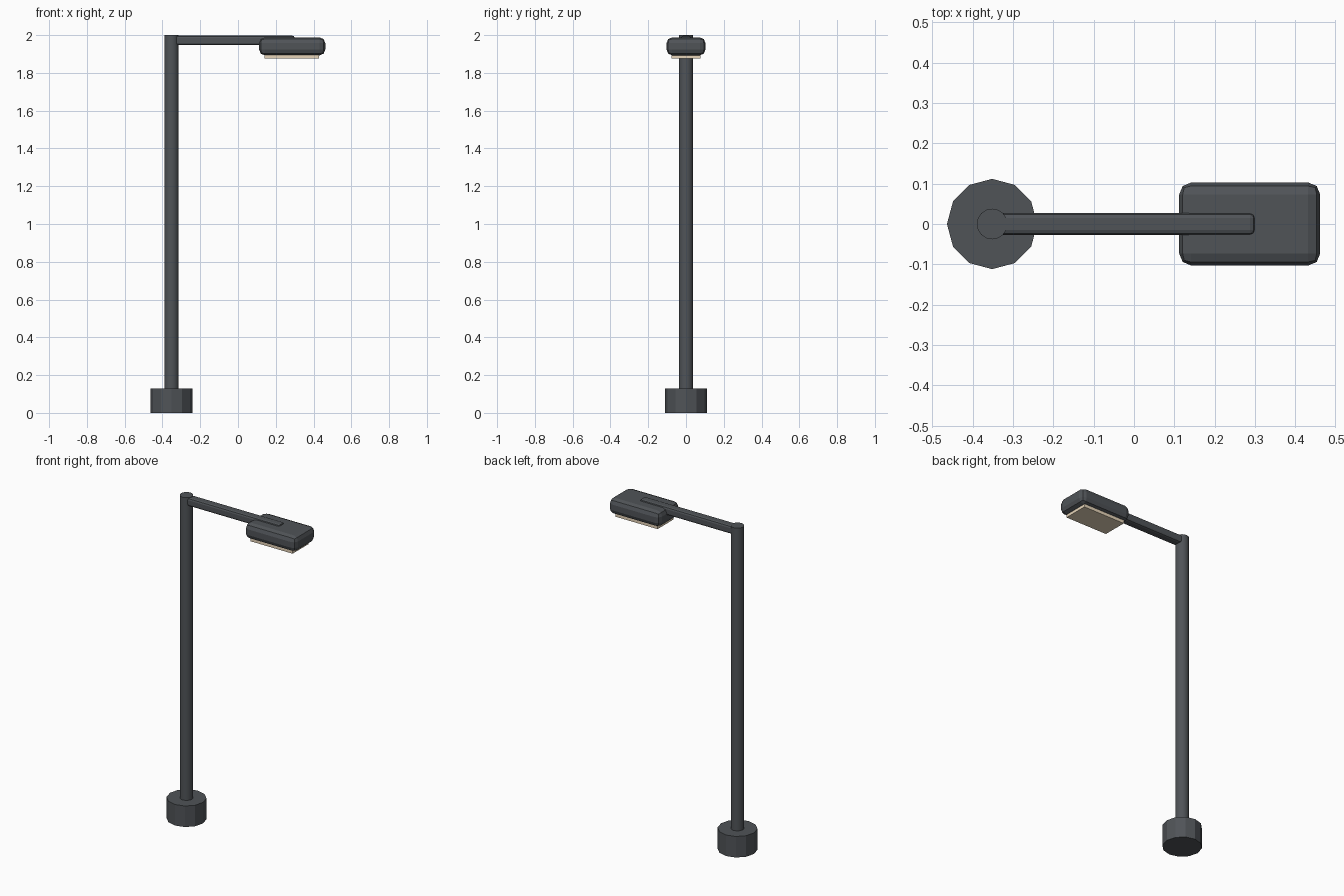
import bpy

if "Cube" in bpy.data.objects:
    bpy.data.objects.remove(bpy.data.objects["Cube"])


def material(name, rgb):
    m = bpy.data.materials.new(name)
    m.diffuse_color = (*rgb, 1)
    m.use_nodes = True
    m.node_tree.nodes["Principled BSDF"].inputs["Base Color"].default_value = m.diffuse_color
    return m


METAL = material("dark grey metal", (0.08, 0.088, 0.097))
GLOW = material("warm lamp panel", (0.85, 0.71, 0.52))
POLE_X = -0.352


def finish(ob, name, mat):
    ob.name = name
    ob.data.materials.append(mat)
    return ob


def cylinder(name, sides, radius, z0, z1):
    bpy.ops.mesh.primitive_cylinder_add(vertices=sides, radius=radius, depth=z1 - z0,
                                        location=(POLE_X, 0, (z0 + z1) / 2))
    return finish(bpy.context.object, name, METAL)


def box(name, x, y, z, mat, bevel=0, segments=2):
    """Box from (min, max) ranges, with optional rounded edges."""
    ranges = (x, y, z)
    bpy.ops.mesh.primitive_cube_add(size=1, location=[(a + b) / 2 for a, b in ranges])
    ob = finish(bpy.context.object, name, mat)
    ob.scale = [b - a for a, b in ranges]
    bpy.ops.object.transform_apply(location=False, rotation=False, scale=True)
    if bevel:
        mod = ob.modifiers.new("rounded edges", "BEVEL")
        mod.width, mod.segments = bevel, segments
    return ob


# Twelve-sided footing and round pole
cylinder("base", 12, 0.112, 0, 0.13)
cylinder("pole", 16, 0.038, 0.13, 2.0)
bpy.ops.object.shade_smooth_by_angle()

# Horizontal arm reaching into the lamp housing
box("arm", (POLE_X, 0.30), (-0.027, 0.027), (1.947, 1.997), METAL, 0.012)

# Lamp housing with the light panel beneath
box("lamp_housing", (0.112, 0.462), (-0.103, 0.103), (1.893, 1.988), METAL, 0.03)
box("light_panel", (0.14, 0.428), (-0.078, 0.078), (1.875, 1.9), GLOW)
